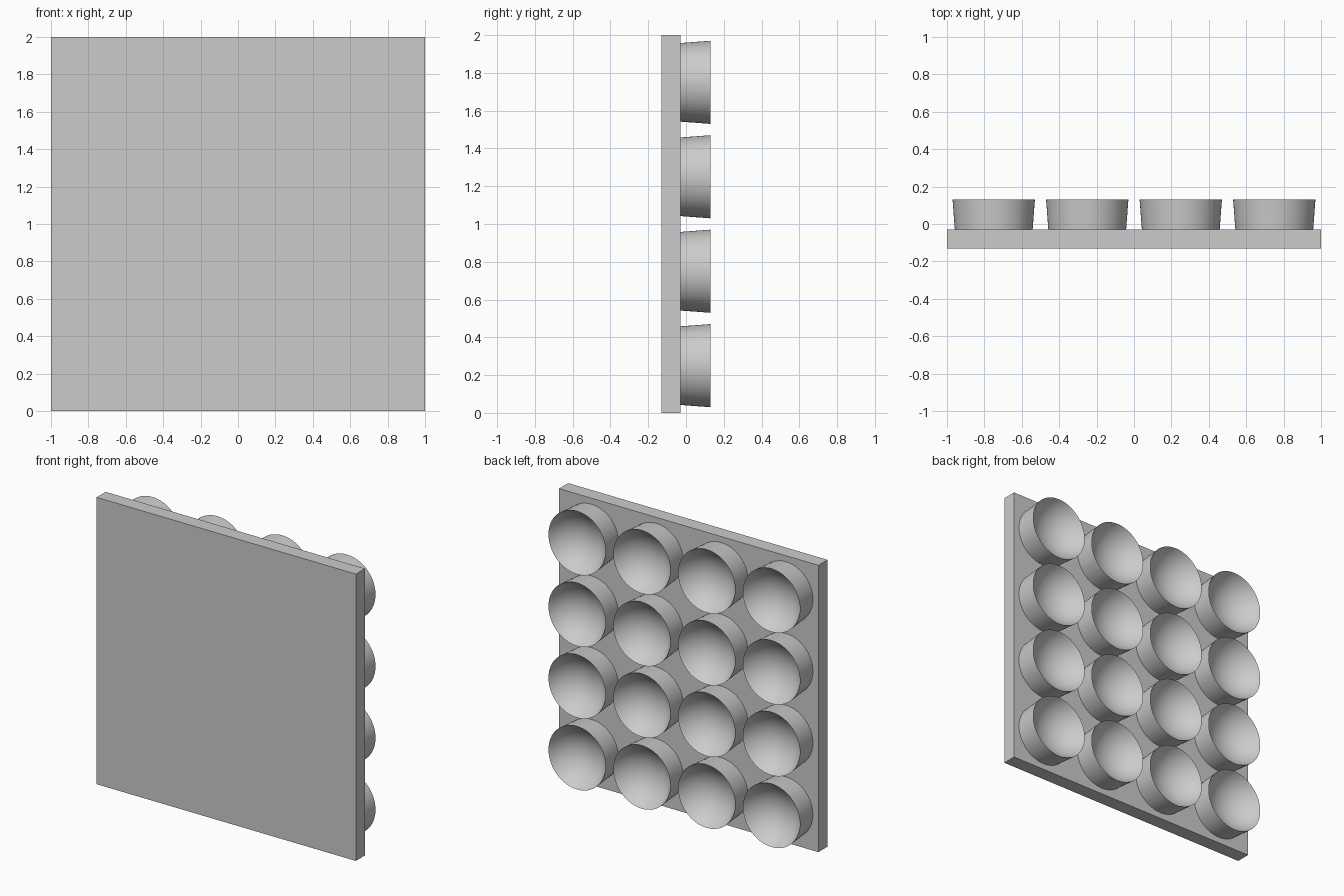
import bpy, bmesh, math
from mathutils import Matrix

if "Cube" in bpy.data.objects:
    bpy.data.objects.remove(bpy.data.objects["Cube"], do_unlink=True)

GREY = (0.6, 0.6, 0.6, 1)
grey = bpy.data.materials.new("plain grey")
grey.use_nodes = True
grey.diffuse_color = GREY
grey.node_tree.nodes["Principled BSDF"].inputs["Base Color"].default_value = GREY

# Square backing plate
bpy.ops.mesh.primitive_cube_add(size=1, location=(0, -0.08, 1))
plate = bpy.context.object
plate.name = "backing_plate"
plate.scale = (2, 0.1, 2)
plate.data.materials.append(grey)

# Cup profile: tapered wall, sharp rim, then a spherical bowl
SIDES, RINGS = 64, 12
FOOT_R, RIM_R, HEIGHT, DEPTH = 0.208, 0.22, 0.16, 0.14
sphere_r = (RIM_R**2 + DEPTH**2) / (2 * DEPTH)
half_angle = math.asin(RIM_R / sphere_r)
profile = [(FOOT_R, 0)]
for i in range(RINGS):
    a = half_angle * (1 - i / RINGS)
    profile.append((sphere_r * math.sin(a),
                    HEIGHT - DEPTH + sphere_r * (1 - math.cos(a))))


def make_cup_mesh():
    bm = bmesh.new()
    rings = [[bm.verts.new((r * math.cos(math.tau * k / SIDES),
                            r * math.sin(math.tau * k / SIDES), z))
              for k in range(SIDES)] for r, z in profile]
    for low, high in zip(rings, rings[1:]):
        for k in range(SIDES):
            n = (k + 1) % SIDES
            bm.faces.new((low[k], low[n], high[n], high[k]))
    # Close the bowl centre and the foot
    centre = bm.verts.new((0, 0, HEIGHT - DEPTH))
    for k in range(SIDES):
        bm.faces.new((rings[-1][k], rings[-1][(k + 1) % SIDES], centre))
    bm.faces.new(rings[0][::-1])
    # Turn the opening towards the back
    bm.transform(Matrix.Rotation(-math.pi / 2, 4, "X"))
    mesh = bpy.data.meshes.new("cup")
    bm.to_mesh(mesh)
    bm.free()
    mesh.materials.append(grey)
    return mesh


# Four by four grid of cups
cup_mesh = make_cup_mesh()
bpy.ops.object.select_all(action="DESELECT")
for row in range(4):
    for col in range(4):
        cup = bpy.data.objects.new(f"cup_{row + 1}_{col + 1}", cup_mesh)
        cup.location = (col * 0.5 - 0.75, -0.03, row * 0.5 + 0.25)
        bpy.context.collection.objects.link(cup)
bpy.context.view_layer.objects.active = cup
cup.select_set(True)
bpy.ops.object.shade_smooth_by_angle(angle=math.radians(35))
